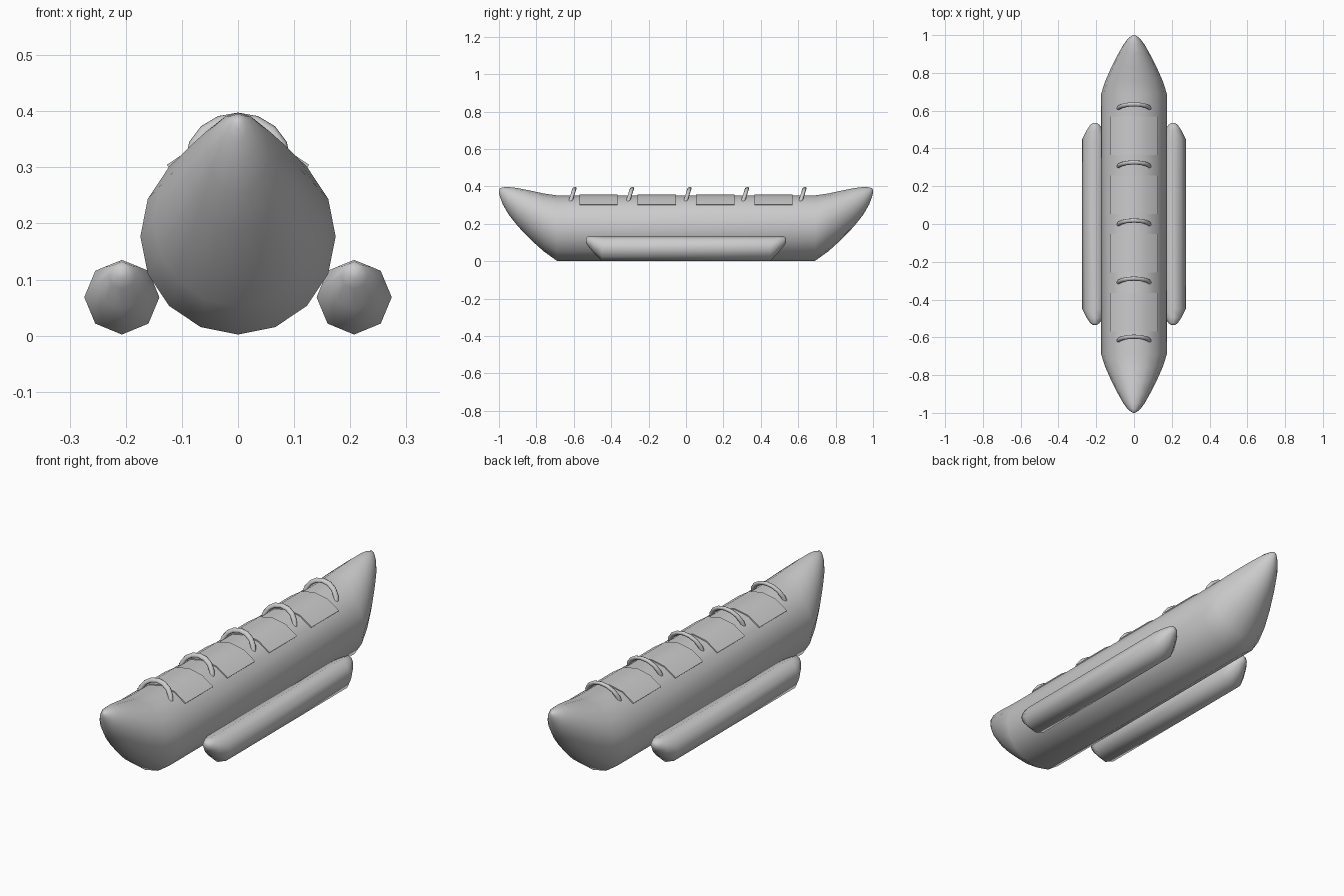
import bpy, bmesh
from math import sin, cos, pi, radians

if "Cube" in bpy.data.objects:
    bpy.data.objects.remove(bpy.data.objects["Cube"])


def finish(name, rings, closed_path=False, angle=60):
    """Skin a list of vertex rings and cap both ends."""
    bm = bmesh.new()
    loops = [[bm.verts.new(p) for p in ring] for ring in rings]
    n = len(loops[0])
    for a, b in zip(loops, loops[1:]):
        for i in range(n):
            j = (i + 1) % n
            bm.faces.new((a[i], a[j], b[j], b[i]))
    bm.faces.new(loops[0])
    bm.faces.new(loops[-1])
    bmesh.ops.recalc_face_normals(bm, faces=bm.faces)
    me = bpy.data.meshes.new(name)
    bm.to_mesh(me)
    bm.free()
    ob = bpy.data.objects.new(name, me)
    bpy.context.collection.objects.link(ob)
    bpy.ops.object.select_all(action='DESELECT')
    ob.select_set(True)
    bpy.context.view_layer.objects.active = ob
    bpy.ops.object.shade_smooth_by_angle(angle=radians(angle))
    return ob


def tube(name, half, sides, x=0.0):
    """Inflated tube along y, mirrored front to back; half = (y, bottom, top, half width)."""
    stations = [(-y, b, t, w) for y, b, t, w in reversed(half)] + half
    rings = []
    for y, b, t, w in stations:
        rings.append([(x + w * cos(2 * pi * i / sides), y,
                       (b + t) / 2 + (t - b) / 2 * sin(2 * pi * i / sides))
                      for i in range(sides)])
    return finish(name, rings)


# Main hull with upturned pointed ends
tube("hull", [(0.69, 0.002, 0.352, 0.174), (0.76, 0.052, 0.362, 0.151),
              (0.83, 0.115, 0.377, 0.120), (0.90, 0.188, 0.391, 0.084),
              (0.95, 0.252, 0.397, 0.056), (0.98, 0.305, 0.395, 0.033),
              (0.995, 0.345, 0.390, 0.015), (1.0, 0.366, 0.382, 0.005)], 16)

# Side floats with upturned ends
for side, x in (("left", -0.207), ("right", 0.207)):
    tube(side + "_float", [(0.45, 0.002, 0.135, 0.067), (0.495, 0.047, 0.135, 0.045),
                           (0.525, 0.083, 0.132, 0.024), (0.535, 0.100, 0.122, 0.010)], 8, x)

# Seat pads wrapped over the top of the hull
for k in range(4):
    yc = -0.468 + 0.312 * k
    angles = [pi / 4 + pi / 8 * i for i in range(5)]
    profile = ([(0.180 * cos(a), 0.177 + 0.180 * sin(a)) for a in angles] +
               [(0.165 * cos(a), 0.177 + 0.165 * sin(a)) for a in reversed(angles)])
    finish(f"seat_pad_{k + 1}",
           [[(px, yc + d, pz) for px, pz in profile] for d in (-0.102, 0.102)], angle=30)

# Grab handles: leaning half hoops
for k in range(5):
    y0 = -0.62 + 0.3075 * k
    rings = []
    for s in range(9):
        a = pi * s / 8
        ring = []
        for i in range(8):
            b = 2 * pi * i / 8
            r = 0.083 + 0.011 * cos(b)
            h = r * sin(a)
            ring.append((r * cos(a), y0 + 0.011 * sin(b) + 0.28 * h, 0.313 + 0.9 * h))
        rings.append(ring)
    finish(f"grab_handle_{k + 1}", rings)
